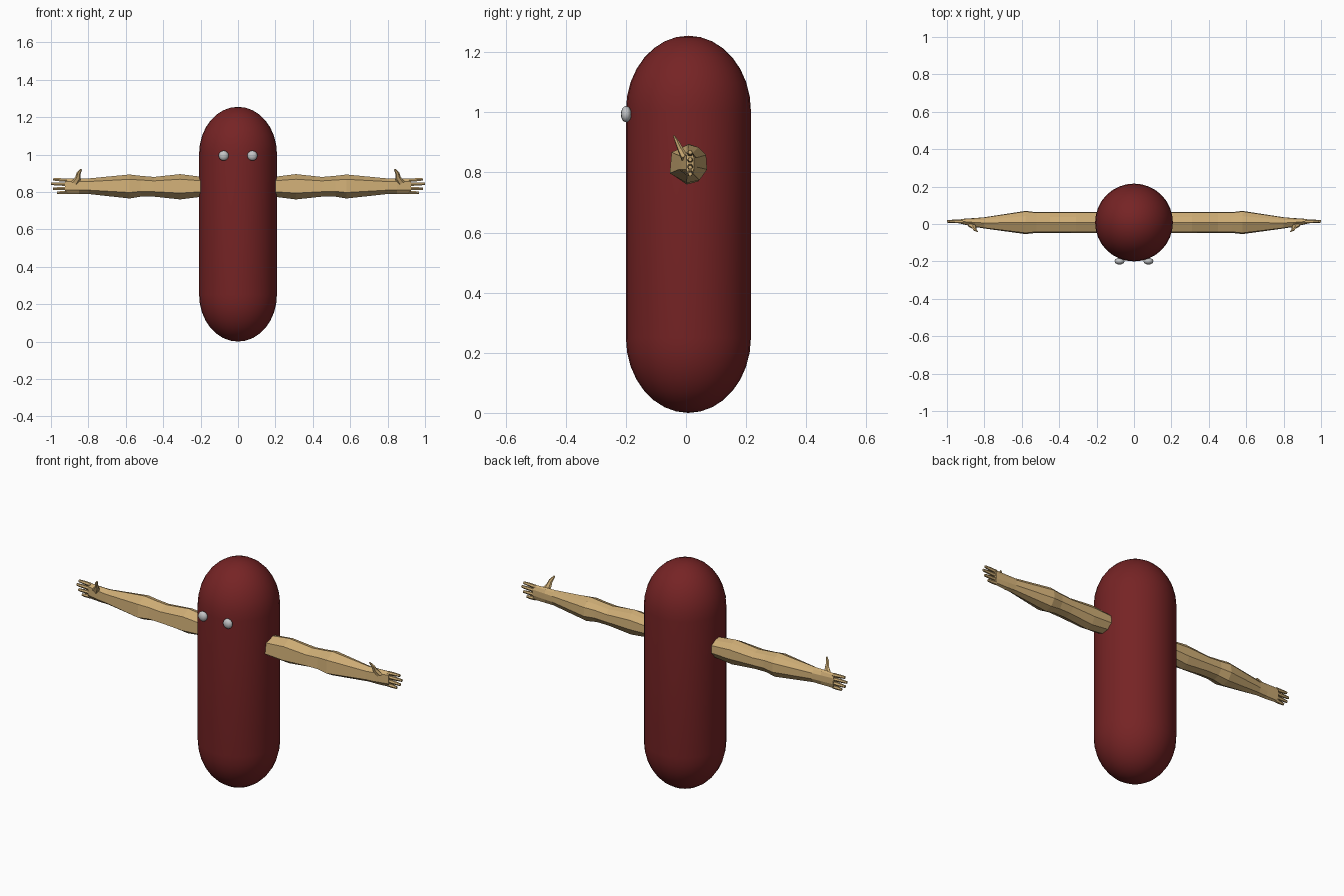
import bpy, bmesh, math
from mathutils import Vector

cube = bpy.data.objects.get("Cube")
if cube:
    bpy.data.objects.remove(cube)


def material(name, rgb):
    m = bpy.data.materials.new(name)
    m.use_nodes = True
    m.diffuse_color = (*rgb, 1)
    m.node_tree.nodes["Principled BSDF"].inputs["Base Color"].default_value = (*rgb, 1)
    return m


RED = material("dark red", (0.18, 0.017, 0.018))
TAN = material("tan skin", (0.62, 0.42, 0.18))
GREY = material("light grey", (0.55, 0.56, 0.57))


def finish(name, bm, mat, smooth=False):
    bmesh.ops.recalc_face_normals(bm, faces=bm.faces[:])
    mesh = bpy.data.meshes.new(name)
    bm.to_mesh(mesh)
    bm.free()
    mesh.materials.append(mat)
    for p in mesh.polygons:
        p.use_smooth = smooth
    ob = bpy.data.objects.new(name, mesh)
    bpy.context.collection.objects.link(ob)
    return ob


def loft(bm, rings):
    """Skin a list of point rings and cap both ends."""
    loops = [[bm.verts.new(p) for p in ring] for ring in rings]
    for a, b in zip(loops, loops[1:]):
        for i in range(len(a)):
            j = (i + 1) % len(a)
            bm.faces.new((a[i], a[j], b[j], b[i]))
    bm.faces.new(loops[0])
    bm.faces.new(loops[-1])


# Capsule body: a sphere split at the equator and pulled apart
BOTTOM, TOP, CAP, RADIUS, MID_Y = 0.0, 1.255, 0.25, 0.208, 0.008
bm = bmesh.new()
profile = [(0, BOTTOM)]
for i in range(1, 9):
    a = math.pi / 2 * i / 8
    profile.append((RADIUS * math.sin(a), BOTTOM + CAP * (1 - math.cos(a))))
profile += [(r, BOTTOM + TOP - z) for r, z in reversed(profile)]
verts = [bm.verts.new((r, 0, z)) for r, z in profile]
edges = [bm.edges.new(pair) for pair in zip(verts, verts[1:])]
bmesh.ops.spin(bm, geom=verts + edges, cent=(0, 0, 0), axis=(0, 0, 1),
               angle=2 * math.pi, steps=32)
bmesh.ops.remove_doubles(bm, verts=bm.verts[:], dist=0.0005)
bmesh.ops.translate(bm, verts=bm.verts[:], vec=(0, MID_Y, 0))
finish("body", bm, RED, True)

# Arm outline: x, y centre, half depth, z bottom, z top
ARM = [(0.15, 0.008, 0.055, 0.78, 0.875), (0.31, 0.008, 0.055, 0.76, 0.895),
       (0.45, 0.008, 0.055, 0.775, 0.88), (0.52, 0.008, 0.055, 0.775, 0.886),
       (0.58, 0.008, 0.062, 0.765, 0.893), (0.80, 0.006, 0.030, 0.789, 0.872),
       (0.85, 0.008, 0.024, 0.788, 0.873), (0.925, 0.014, 0.013, 0.788, 0.873)]
# Faceted cross-section as (depth, height)
SECTION = [(0, 1), (-0.9, 0.6), (-1, -0.5), (-0.1, -1),
           (0.6, -0.85), (1, -0.3), (0.95, 0.45), (0.55, 0.85)]
# Fingers from the lowest up: tip x, z centre at knuckle and tip
FINGERS = [(0.968, 0.798, 0.795), (0.990, 0.819, 0.817),
           (1.0, 0.841, 0.843), (0.988, 0.863, 0.867)]
# Thumb path: centre point and radius
THUMB = [((0.875, -0.002, 0.845), 0.018), ((0.856, -0.016, 0.872), 0.014),
         ((0.852, -0.028, 0.898), 0.010), ((0.838, -0.040, 0.922), 0.004)]

for side, label in ((1, "left"), (-1, "right")):
    # Arm and palm
    bm = bmesh.new()
    loft(bm, [[(side * x, yc + d * u, (lo + hi) / 2 + (hi - lo) / 2 * v)
               for u, v in SECTION] for x, yc, d, lo, hi in ARM])
    finish(label + "_arm", bm, TAN)

    # Four tapered fingers
    bm = bmesh.new()
    for tip, z0, z1 in FINGERS:
        rings = []
        for t, r in ((0, 0.0105), (0.55, 0.0095), (1, 0.007)):
            x = 0.915 + (tip - 0.915) * t
            z = z0 + (z1 - z0) * t
            rings.append([(side * x, 0.014 + r * math.cos(k * math.pi / 3),
                           z + r * math.sin(k * math.pi / 3)) for k in range(6)])
        loft(bm, rings)
    finish(label + "_fingers", bm, TAN)

    # Upward thumb
    bm = bmesh.new()
    rings = []
    for c, r in THUMB:
        ring = []
        for k in range(6):
            a = k * math.pi / 3
            p = Vector(c) + Vector((r * math.cos(a), r * 0.8 * math.sin(a), r * 0.5 * math.cos(a)))
            ring.append((side * p.x, p.y, p.z))
        rings.append(ring)
    loft(bm, rings)
    finish(label + "_thumb", bm, TAN)

    # Eye
    bm = bmesh.new()
    bmesh.ops.create_uvsphere(bm, u_segments=12, v_segments=8, radius=1)
    bmesh.ops.scale(bm, verts=bm.verts[:], vec=(0.027, 0.018, 0.027))
    bmesh.ops.translate(bm, verts=bm.verts[:], vec=(side * 0.077, -0.199, 0.994))
    finish(label + "_eye", bm, GREY, True)
